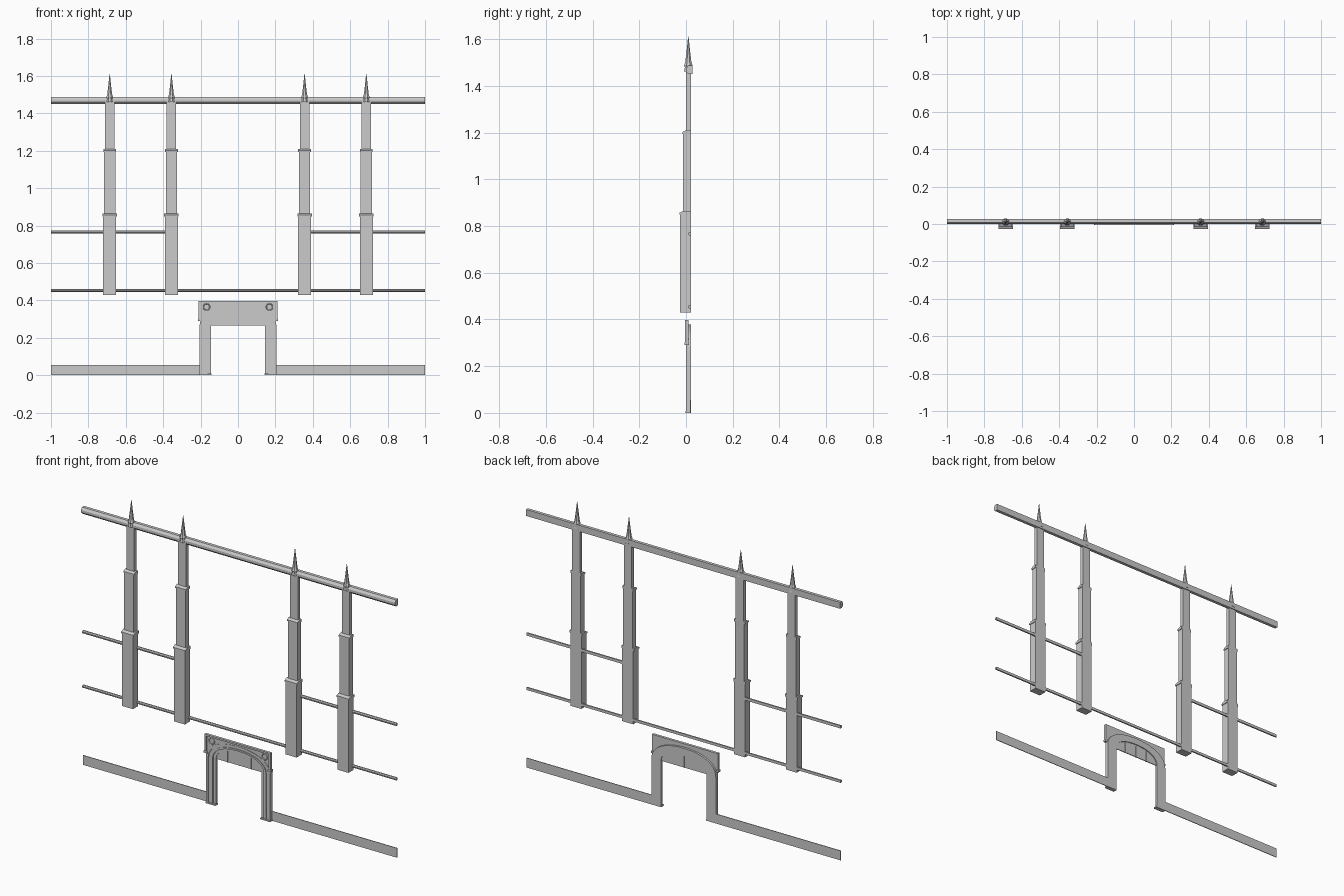
import bpy, bmesh, math
from mathutils import Vector

if "Cube" in bpy.data.objects:
    bpy.data.objects.remove(bpy.data.objects["Cube"])

stone = bpy.data.materials.new("pale_grey_stone")
stone.use_nodes = True
GREY = (0.6, 0.6, 0.6, 1)
stone.diffuse_color = GREY
stone.node_tree.nodes["Principled BSDF"].inputs["Base Color"].default_value = GREY

BACK = 0.022


def finish(name, bm):
    bmesh.ops.recalc_face_normals(bm, faces=bm.faces)
    mesh = bpy.data.meshes.new(name)
    bm.to_mesh(mesh)
    bm.free()
    mesh.materials.append(stone)
    obj = bpy.data.objects.new(name, mesh)
    bpy.context.collection.objects.link(obj)
    return obj


def prism(name, outline, start, end, axis="y"):
    """Extrude an (x, z) outline along y, or a (y, z) outline along x."""
    bm = bmesh.new()
    place = (lambda p, d: (p[0], d, p[1])) if axis == "y" else (lambda p, d: (d, p[0], p[1]))
    face = bm.faces.new([bm.verts.new(place(p, start)) for p in outline])
    new = bmesh.ops.extrude_face_region(bm, geom=[face])["geom"]
    verts = [v for v in new if isinstance(v, bmesh.types.BMVert)]
    shift = Vector(place((0, 0), end - start))
    bmesh.ops.translate(bm, vec=shift, verts=verts)
    return finish(name, bm)


def box(name, x0, x1, y0, y1, z0, z1):
    return prism(name, [(x0, z0), (x1, z0), (x1, z1), (x0, z1)], y0, y1)


def lathe(name, profile, x, y, sides):
    """Stack rings of (radius, height) into a closed turned solid."""
    bm = bmesh.new()
    rings = []
    for r, z in profile:
        rings.append([bm.verts.new((x + r * math.cos(a), y + r * math.sin(a), z))
                      for a in (math.tau * (i + 0.5) / sides for i in range(sides))])
    for low, high in zip(rings, rings[1:]):
        for i in range(sides):
            j = (i + 1) % sides
            bm.faces.new((low[i], low[j], high[j], high[i]))
    bm.faces.new(rings[0])
    bm.faces.new(rings[-1])
    return finish(name, bm)


# Stepped buttresses, each tier narrower and shallower, topped by a spire
TIERS = [("lower", 0.035, -0.025, 0.43, 0.855),
         ("middle", 0.030, -0.012, 0.855, 1.2),
         ("upper", 0.025, 0.0, 1.2, 1.465)]
SPIRE = [(0.02, 1.462), (0.016, 1.478), (0.019, 1.488), (0.014, 1.502),
         (0.008, 1.55), (0.001, 1.61)]

for number, x in enumerate((-0.686, -0.356, 0.356, 0.686), 1):
    for tier, half, front, z0, z1 in TIERS:
        box(f"buttress_{number}_{tier}", x - half, x + half, front, BACK, z0, z1)
        if tier != "upper":
            # sloping weathering with a small drip lip
            cap = [(front - 0.003, z1 - 0.006), (front - 0.003, z1 + 0.002),
                   (front + 0.013, z1 + 0.01), (BACK, z1 + 0.01), (BACK, z1 - 0.006)]
            prism(f"buttress_{number}_{tier}_cap", cap, x - half - 0.004, x + half + 0.004, "x")
    lathe(f"spire_{number}", SPIRE, x, 0.01, 8)

# Horizontal courses
cornice = [(0.0, 1.46), (0.0, 1.474), (0.009, 1.487), (0.027, 1.487), (0.027, 1.45), (0.009, 1.45)]
prism("top_cornice", cornice, -1, 1, "x")


def string_course(name, x0, x1, z0, z1):
    mid = (z0 + z1) / 2
    prism(name, [(0.009, mid - 0.003), (0.009, mid + 0.003), (0.014, z1),
                 (BACK, z1), (BACK, z0), (0.014, z0)], x0, x1, "x")


string_course("lower_string_course", -1, 1, 0.446, 0.461)
for side, s in (("left", 1), ("right", -1)):
    string_course(f"{side}_middle_string_course", s * 0.356, s, 0.759, 0.775)
    box(f"{side}_plinth", s * 0.2, s, 0.018, BACK, 0, 0.055)

# Doorway: nested arch orders running down into the jambs
SPRING = 0.265


def arch(half, top, foot=SPRING, steps=24):
    pts = [(half, foot)] if foot < SPRING else []
    for i in range(steps + 1):
        a = math.pi * i / steps
        c, s = math.cos(a), math.sin(a)
        pts.append((half * math.copysign(abs(c) ** 0.9, c), SPRING + (top - SPRING) * max(s, 0) ** 0.9))
    return pts + ([(-half, foot)] if foot < SPRING else [])


ORDERS = [(0.205, 0.378), (0.19, 0.369), (0.177, 0.36), (0.163, 0.351), (0.145, 0.34)]
FRONTS = (0.0, 0.005, 0.001, 0.008)
for i, front in enumerate(FRONTS):
    outer, inner = arch(*ORDERS[i], 0), arch(*ORDERS[i + 1], 0)
    prism(f"door_arch_order_{i + 1}", outer + inner[::-1], front, BACK)

# Panel filling the arch head, with thin ribs
prism("door_head_panel", arch(0.148, 0.343), 0.012, 0.017)
for i, x in enumerate((-0.075, 0, 0.075), 1):
    box(f"door_head_rib_{i}", x - 0.002, x + 0.002, 0.010, 0.019, SPRING, 0.33)

# Spandrel wall, square hood mould and round bosses
spandrel = [(-0.205, 0.395), (0.205, 0.395)] + arch(0.204, 0.377)
prism("door_spandrel", spandrel, 0.002, 0.010)
box("door_hood_top", -0.21, 0.21, -0.005, 0.010, 0.388, 0.398)
for side, s in (("left", 1), ("right", -1)):
    box(f"{side}_door_hood_drop", s * 0.199, s * 0.21, -0.005, 0.010, 0.3, 0.388)
    box(f"{side}_door_hood_stop", s * 0.193, s * 0.214, -0.006, 0.012, 0.29, 0.302)
    box(f"{side}_jamb_base", s * 0.143, s * 0.206, -0.002, BACK, 0, 0.008)
    bpy.ops.mesh.primitive_torus_add(major_radius=0.017, minor_radius=0.003, major_segments=20,
                                     minor_segments=6, location=(s * 0.168, 0.001, 0.365),
                                     rotation=(math.pi / 2, 0, 0))
    ring = bpy.context.object
    ring.name = f"{side}_spandrel_ring"
    ring.data.materials.append(stone)
    bpy.ops.object.shade_smooth_by_angle()
